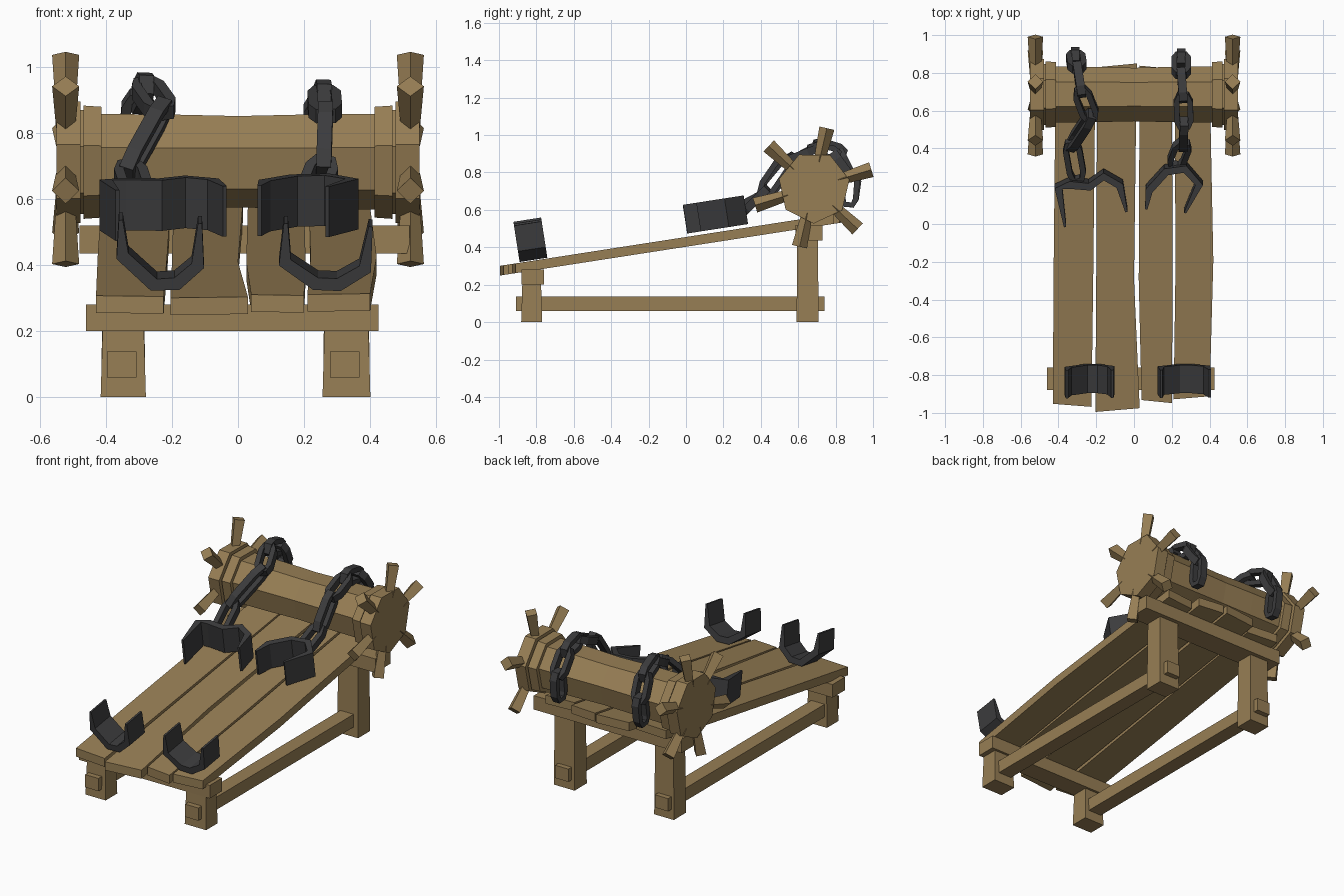
import bpy, bmesh, math
from mathutils import Vector, Matrix

if "Cube" in bpy.data.objects:
    bpy.data.objects.remove(bpy.data.objects["Cube"])


def material(name, col):
    m = bpy.data.materials.new(name)
    m.diffuse_color = (*col, 1)
    m.use_nodes = True
    m.node_tree.nodes["Principled BSDF"].inputs["Base Color"].default_value = m.diffuse_color
    return m


WOOD = material("brown wood", (0.31, 0.21, 0.09))
IRON = material("dark iron", (0.045, 0.045, 0.047))
SLOPE = 0.155                      # rise of the bed
CY, CZ = 0.685, 0.72               # roller axis


def bed(y):
    return 0.455 + SLOPE * y


def loft(name, rings, mat, closed=False):
    """Join equal-length rings of points into a solid."""
    bm = bmesh.new()
    vs = [[bm.verts.new(p) for p in r] for r in rings]
    n = len(vs[0])
    for i in range(len(vs) if closed else len(vs) - 1):
        a, b = vs[i], vs[(i + 1) % len(vs)]
        for k in range(n):
            bm.faces.new((a[k], a[(k + 1) % n], b[(k + 1) % n], b[k]))
    if not closed:
        bm.faces.new(vs[0])
        bm.faces.new(vs[-1])
    bmesh.ops.recalc_face_normals(bm, faces=bm.faces)
    me = bpy.data.meshes.new(name)
    bm.to_mesh(me)
    bm.free()
    me.materials.append(mat)
    ob = bpy.data.objects.new(name, me)
    bpy.context.collection.objects.link(ob)
    return ob


def box(name, x0, x1, y0, y1, z0, z1, flare=0.0):
    """Beam along z, its foot widened by flare."""
    def ring(z, f):
        return [(x0 - f, y0 - f, z), (x1 + f, y0 - f, z), (x1 + f, y1 + f, z), (x0 - f, y1 + f, z)]
    return loft(name, [ring(z0, flare), ring(z1, 0)], WOOD)


def band(name, path, thick, depth, mat4, closed=False):
    """Strip following a 2D path, pointed at open ends, placed by a matrix."""
    pts = [Vector(p) for p in path]
    n = len(pts)
    rings = []
    for i, p in enumerate(pts):
        a = pts[i - 1] if closed or i else p
        b = pts[(i + 1) % n] if closed or i < n - 1 else p
        t = (b - a).normalized()
        nor = Vector((-t.y, t.x))
        h = thick / 2 * (0.3 if not closed and i in (0, n - 1) else 1)
        ring = []
        for s, w in ((-1, -1), (1, -1), (1, 1), (-1, 1)):
            q = p + nor * s * h
            ring.append(mat4 @ Vector((q.x, q.y, w * depth / 2)))
        rings.append(ring)
    return loft(name, rings, IRON, closed)


def frame(origin, u, v, w):
    m = Matrix((u, v, w)).transposed().to_4x4()
    m.translation = origin
    return m


# legs, stretchers and cross beams
for side, x0, x1 in (("left", -0.41, -0.285), ("right", 0.262, 0.395)):
    box(side + "_front_leg", x0, x1, -0.875, -0.775, 0, 0.21, 0.006)
    box(side + "_rear_leg", x0, x1, 0.595, 0.705, 0, 0.45, 0.004)
    xc = (x0 + x1) / 2 - 0.005
    box(side + "_stretcher", xc - 0.045, xc + 0.045, -0.91, 0.74, 0.06, 0.138)
box("front_cross_beam", -0.46, 0.425, -0.88, -0.76, 0.2, 0.28)
box("rear_cross_beam", -0.48, 0.52, 0.585, 0.73, 0.435, 0.52)

# bed planks: (y, left x, right x) at front, middle and back
planks = [
    [(-0.96, -0.43, -0.225), (-0.2, -0.425, -0.215), (0.78, -0.415, -0.205)],
    [(-0.985, -0.205, 0.03), (-0.3, -0.2, 0.0), (0.84, -0.195, 0.015)],
    [(-0.94, 0.04, 0.2), (-0.3, 0.025, 0.205), (0.83, 0.03, 0.2)],
    [(-0.92, 0.21, 0.4), (-0.2, 0.22, 0.42), (0.78, 0.215, 0.4)],
]
skews = (-0.008, 0.01, -0.008, 0.008)
for i, (rows, sk) in enumerate(zip(planks, skews)):
    rings = []
    for y, a, b in rows:
        ya, yb = y - sk, y + sk
        rings.append([(a, ya, bed(ya) - 0.052), (b, yb, bed(yb) - 0.052),
                      (b, yb, bed(yb)), (a, ya, bed(ya))])
    loft("bed_plank_%d" % (i + 1), rings, WOOD)


# seven-sided roller, collars and wheels
def turned(name, stations):
    rings = []
    for x, r in stations:
        ang = [math.radians(13.6) + math.tau * k / 7 for k in range(7)]
        rings.append([(x, CY - r * math.cos(a), CZ + r * math.sin(a)) for a in ang])
    return loft(name, rings, WOOD)


turned("roller", [(-0.42, 0.152), (-0.2, 0.15), (0, 0.145), (0.2, 0.15), (0.42, 0.152)])
for side, s in (("left", -1), ("right", 1)):
    turned(side + "_collar", [(s * 0.413, 0.176), (s * 0.468, 0.18)])
    turned(side + "_axle", [(s * 0.46, 0.165), (s * 0.49, 0.165)])
    turned(side + "_wheel", [(s * 0.477, 0.193), (s * 0.55, 0.193)])
    # wheel handles: square pegs turned on edge, thicker at the tip
    for k in range(6):
        a = math.radians(17 + 60 * k)
        d = Vector((0, math.cos(a), math.sin(a)))
        e = Vector((0, -math.sin(a), math.cos(a)))
        rings = []
        for r, h in ((0.14, 0.029), (0.325, 0.041)):
            c = Vector((s * 0.522, CY - 0.005, CZ)) + d * r
            X = Vector((1, 0, 0))
            rings.append([c + X * h, c + e * h, c - X * h, c - e * h])
        loft("%s_wheel_handle_%d" % (side, k + 1), rings, WOOD)

# shackles
X = Vector((1, 0, 0))
along = Vector((0, 1, SLOPE)).normalized()
up = X.cross(along)
ankle = {
    "left": [(-0.115, 0.54), (-0.122, 0.41), (-0.185, 0.355), (-0.255, 0.352), (-0.35, 0.44), (-0.355, 0.55)],
    "right": [(0.145, 0.54), (0.142, 0.42), (0.235, 0.355), (0.305, 0.352), (0.385, 0.4), (0.402, 0.53)],
}
for side, path in ankle.items():
    local = [(x, z - 0.33) for x, z in path]
    band(side + "_ankle_shackle", local, 0.04, 0.15,
         frame(Vector((0, -0.815, 0.33)), X, up, along))
wrist = {
    "left": [(-0.365, 0.01), (-0.4, 0.215), (-0.34, 0.235), (-0.235, 0.225), (-0.16, 0.28),
             (-0.075, 0.23), (-0.04, 0.09)],
    "right": [(0.065, 0.105), (0.08, 0.205), (0.17, 0.305), (0.27, 0.32), (0.345, 0.235), (0.27, 0.085)],
}
for side, path in wrist.items():
    band(side + "_wrist_shackle", path, 0.04, 0.155,
         frame(Vector((0, 0, bed(0))) + up * 0.095, X, along, up))

# chains: link end points, from the wrist shackle over the roller
chains = {
    "left": [(-0.3, 0.25, 0.6), (-0.33, 0.42, 0.69), (-0.23, 0.57, 0.87), (-0.28, 0.7, 0.94),
             (-0.3, 0.83, 0.9), (-0.31, 0.89, 0.78), (-0.31, 0.87, 0.64)],
    "right": [(0.22, 0.32, 0.6), (0.26, 0.42, 0.7), (0.265, 0.53, 0.86), (0.26, 0.67, 0.915),
              (0.25, 0.8, 0.89), (0.25, 0.88, 0.78), (0.25, 0.87, 0.64)],
}
for side, ends in chains.items():
    for i in range(len(ends) - 1):
        a, b = Vector(ends[i]), Vector(ends[i + 1])
        t = (b - a).normalized()
        n = X.cross(t).normalized()
        s = n.cross(t)
        if i % 2:
            s, n = n, s
        L, W = (b - a).length / 2 + 0.012, 0.036
        shape = [(L, W * 0.6), (L * 0.6, W), (-L * 0.6, W), (-L, W * 0.6),
                 (-L, -W * 0.6), (-L * 0.6, -W), (L * 0.6, -W), (L, -W * 0.6)]
        band("%s_chain_link_%d" % (side, i + 1), shape, 0.03, 0.045,
             frame((a + b) / 2, t, s, n), True)
